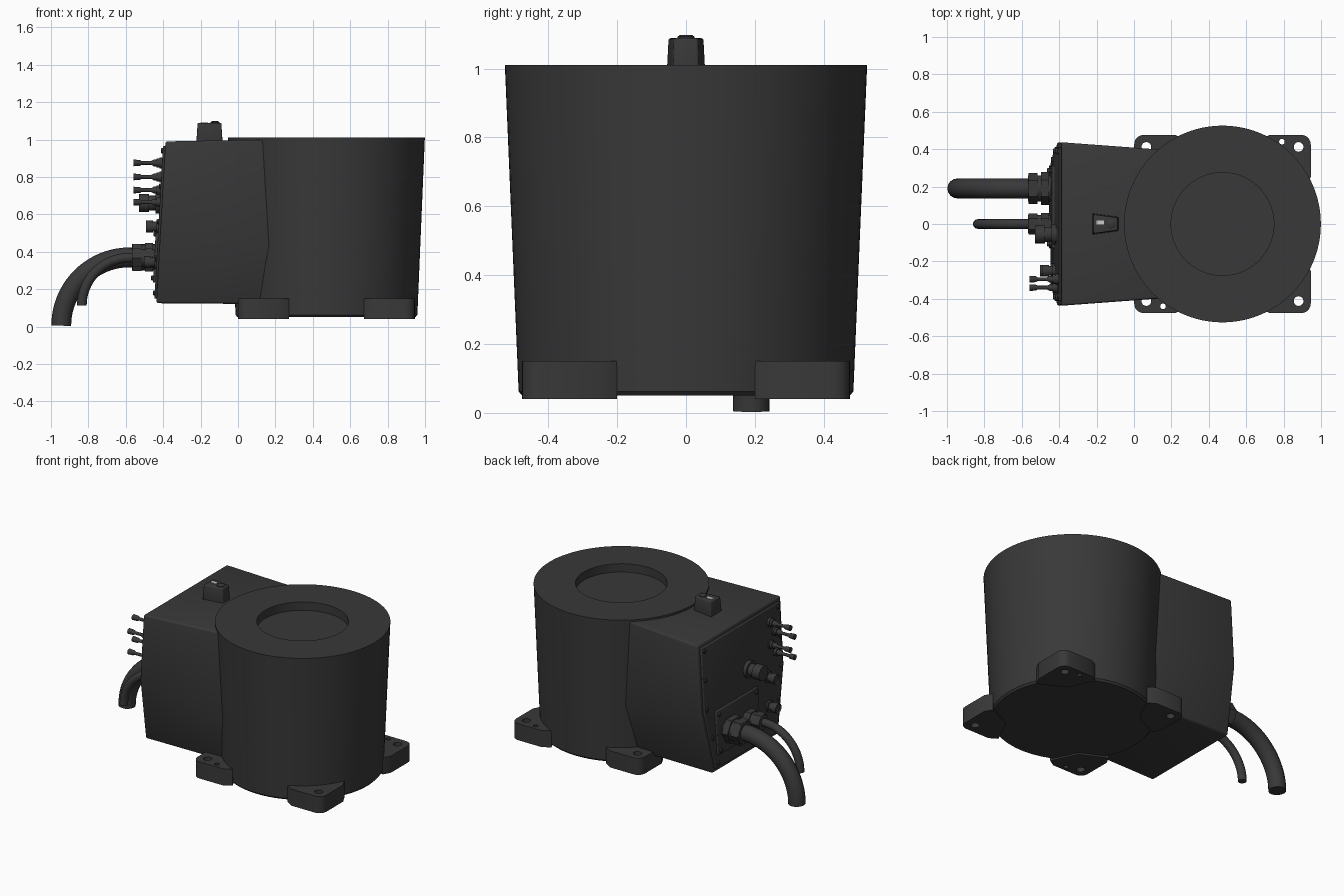
import bpy, bmesh, math
from math import sin, cos, pi

if "Cube" in bpy.data.objects:
    bpy.data.objects.remove(bpy.data.objects["Cube"])

CX = 0.473  # centre of the drum in x

dark = bpy.data.materials.new("dark_grey")
dark.diffuse_color = (0.04, 0.04, 0.04, 1)
dark.use_nodes = True
dark.node_tree.nodes["Principled BSDF"].inputs["Base Color"].default_value = dark.diffuse_color
light = bpy.data.materials.new("light_grey")
light.diffuse_color = (0.7, 0.7, 0.7, 1)
light.use_nodes = True
light.node_tree.nodes["Principled BSDF"].inputs["Base Color"].default_value = light.diffuse_color


def finish(name, bm, mat=dark, bevel=0):
    bmesh.ops.recalc_face_normals(bm, faces=bm.faces)
    me = bpy.data.meshes.new(name)
    bm.to_mesh(me)
    bm.free()
    ob = bpy.data.objects.new(name, me)
    bpy.context.collection.objects.link(ob)
    me.materials.append(mat)
    if bevel:
        m = ob.modifiers.new("edge_round", 'BEVEL')
        m.width, m.segments, m.limit_method = bevel, 3, 'ANGLE'
    return ob


def loft(name, rings, mat=dark, bevel=0):
    """Skin closed rings of equal length and cap both ends."""
    bm = bmesh.new()
    vs = [[bm.verts.new(p) for p in r] for r in rings]
    n = len(vs[0])
    for a, b in zip(vs, vs[1:]):
        for i in range(n):
            j = (i + 1) % n
            bm.faces.new((a[i], a[j], b[j], b[i]))
    bm.faces.new(vs[0])
    bm.faces.new(vs[-1])
    return finish(name, bm, mat, bevel)


def turned(name, origin, profile, axis='X', sides=24, mat=dark):
    """Turned part: profile of (position along axis, radius)."""
    ox, oy, oz = origin
    rings = []
    for t, r in profile:
        ring = []
        for i in range(sides):
            a = 2 * pi * i / sides
            u, v = r * cos(a), r * sin(a)
            ring.append((ox + t, oy + u, oz + v) if axis == 'X' else (ox + u, oy + v, oz + t))
        rings.append(ring)
    return loft(name, rings, mat)


def face_x(z):
    return -0.388 - 0.048 * (0.985 - z) / 0.855


def curve_object(name, splines, dims, closed):
    cu = bpy.data.curves.new(name, 'CURVE')
    cu.dimensions = dims
    for pts in splines:
        s = cu.splines.new('POLY')
        s.points.add(len(pts) - 1)
        for p, c in zip(s.points, pts):
            p.co = (*c, 1)
        s.use_cyclic_u = closed
    ob = bpy.data.objects.new(name, cu)
    bpy.context.collection.objects.link(ob)
    cu.materials.append(dark)
    return ob


# Tapered drum with a round recess in the top
turned("drum", (CX, 0, 0), [(0.05, 0.475), (0.062, 0.486), (1.01, 0.526), (1.01, 0.275), (0.955, 0.275)],
       axis='Z', sides=96)


# Four corner feet with through holes
def circle(x, y, r, n=20):
    return [(x + r * cos(2 * pi * i / n), y + r * sin(2 * pi * i / n), 0) for i in range(n)]


for sx, sy, label in ((1, 1, "back_right"), (-1, 1, "back_left"), (-1, -1, "front_left"), (1, -1, "front_right")):
    outline = [(0.445, 0.2, 0), (0.472, 0.25, 0)]
    outline += [(0.422 + 0.05 * cos(i * pi / 12), 0.426 + 0.05 * sin(i * pi / 12), 0) for i in range(7)]
    outline += [(0.25, 0.476, 0), (0.2, 0.445, 0), (0.28, 0.28, 0)]
    loops = [outline, circle(0.407, 0.412, 0.026)]
    if sx == sy:
        loops.append(circle(0.318, 0.44, 0.015))
    loops = [[(x * sx, y * sy, 0) for x, y, _ in lp] for lp in loops]
    foot = curve_object(label + "_foot", loops, '2D', True)
    foot.data.fill_mode = 'BOTH'
    foot.data.extrude = 0.055
    foot.location = (CX, 0, 0.095)


# Connection housing whose sides draw in below the middle
def section(half, xs):
    pts = [(y, z, x) for (y, z), x in zip(half, xs)]
    pts += [(-y, z, x) for y, z, x in reversed(pts)]
    return [(x, y, z) for y, z, x in pts]


end = [(0.437, 0.99), (0.437, 0.55), (0.345, 0.125)]
inner = [(0.395, 1.0), (0.395, 0.43), (0.33, 0.12)]
loft("housing", [section(end, [face_x(z) for _, z in end]), section(inner, [0.18] * 3)], bevel=0.012)

# End cover and its screws
cov = [(0.41, 0.965), (0.412, 0.55), (0.325, 0.15)]
loft("end_cover", [section(cov, [face_x(z) - 0.012 for _, z in cov]),
                   section(cov, [face_x(z) + 0.02 for _, z in cov])], bevel=0.005)
for s in (1, -1):
    for y, z in ((0.385, 0.94), (0.39, 0.75), (0.39, 0.56), (0.345, 0.36), (0.3, 0.18)):
        turned("cover_screw", (face_x(z), s * y, z), [(0, 0.014), (-0.018, 0.014), (-0.022, 0.009)], sides=12)

# Cable entry plate with corner screws
z0, z1 = 0.235, 0.52
plate = [(y, z) for y, z in ((0.31, z0), (0.31, z1), (-0.13, z1), (-0.13, z0))]
loft("cable_plate", [[(face_x(z) - d, y, z) for y, z in plate] for d in (0, 0.025)], bevel=0.005)
for y in (0.285, -0.105):
    for z in (0.26, 0.495):
        turned("plate_screw", (face_x(z), y, z), [(0, 0.014), (-0.033, 0.014), (-0.037, 0.009)], sides=12)


# Cables hanging in a quarter bend, with hexagonal glands
def cable(name, y, r, bend, z_end):
    pts = [(-0.58 - bend * cos(i * pi / 40), y, z_end + bend * sin(i * pi / 40)) for i in range(21)]
    pts.append((-0.45, y, z_end + bend))
    ob = curve_object(name, [pts], '3D', False)
    ob.data.bevel_depth = r
    ob.data.bevel_resolution = 6
    ob.data.use_fill_caps = True


def gland(name, y, z, r):
    turned(name + "_nut", (0, y, z), [(-0.56, r * 0.85), (-0.565, r * 0.95), (-0.515, r * 0.95)], sides=6)
    turned(name + "_collar", (0, y, z), [(-0.568, r * 0.75), (-0.568, r * 0.8), (-0.42, r * 0.8)])
    turned(name + "_base", (0, y, z), [(-0.497, r), (-0.455, r)], sides=6)


cable("large_cable", 0.19, 0.053, 0.365, 0.005)
cable("small_cable", 0.0, 0.026, 0.255, 0.113)
gland("large_gland", 0.19, 0.37, 0.088)
gland("small_gland", 0.0, 0.368, 0.06)

# Round sockets on the end face
turned("main_socket", (0, -0.055, 0.66),
       [(-0.53, 0.035), (-0.53, 0.048), (-0.475, 0.048), (-0.475, 0.04), (-0.44, 0.04), (-0.44, 0.055), (-0.40, 0.055)])
for z in (0.535, 0.345):
    turned("side_socket", (face_x(z), -0.25, z),
           [(-0.07, 0.026), (-0.078, 0.032), (-0.04, 0.032), (-0.04, 0.026), (-0.022, 0.026), (-0.022, 0.038), (0, 0.038)])

# Staggered row of small plugs
for y, z in ((-0.295, 0.875), (-0.34, 0.80), (-0.295, 0.73), (-0.34, 0.665)):
    turned("small_plug", (0, y, z),
           [(-0.56, 0.014), (-0.56, 0.018), (-0.525, 0.016), (-0.515, 0.01), (-0.465, 0.01), (-0.45, 0.018),
            (-0.435, 0.018), (-0.435, 0.025), (-0.42, 0.025), (-0.42, 0.03), (-0.39, 0.03)], sides=16)

# Tapered block on the housing roof with a screw and a pale slot
base = [(-0.223, 0.057), (-0.223, -0.057), (-0.082, -0.038), (-0.082, 0.038)]
loft("roof_block", [[(-0.153 + (x + 0.153) * k, y * k, z) for x, y in base]
                    for k, z in ((1, 0.98), (0.9, 1.088))], bevel=0.006)
turned("roof_screw", (-0.123, 0, 0), [(1.08, 0.024), (1.093, 0.024), (1.098, 0.016)], axis='Z', sides=16)
slot = [(-0.2, -0.008), (-0.16, -0.008), (-0.16, 0.012), (-0.2, 0.012)]
loft("roof_slot", [[(x, y + 0.006, z) for x, y in slot] for z in (1.08, 1.09)], light)

# Convert curves to meshes and shade smooth with sharp edges kept
bpy.ops.object.select_all(action='SELECT')
bpy.context.view_layer.objects.active = bpy.data.objects["drum"]
bpy.ops.object.convert(target='MESH')
bpy.ops.object.shade_smooth_by_angle(angle=math.radians(35))
